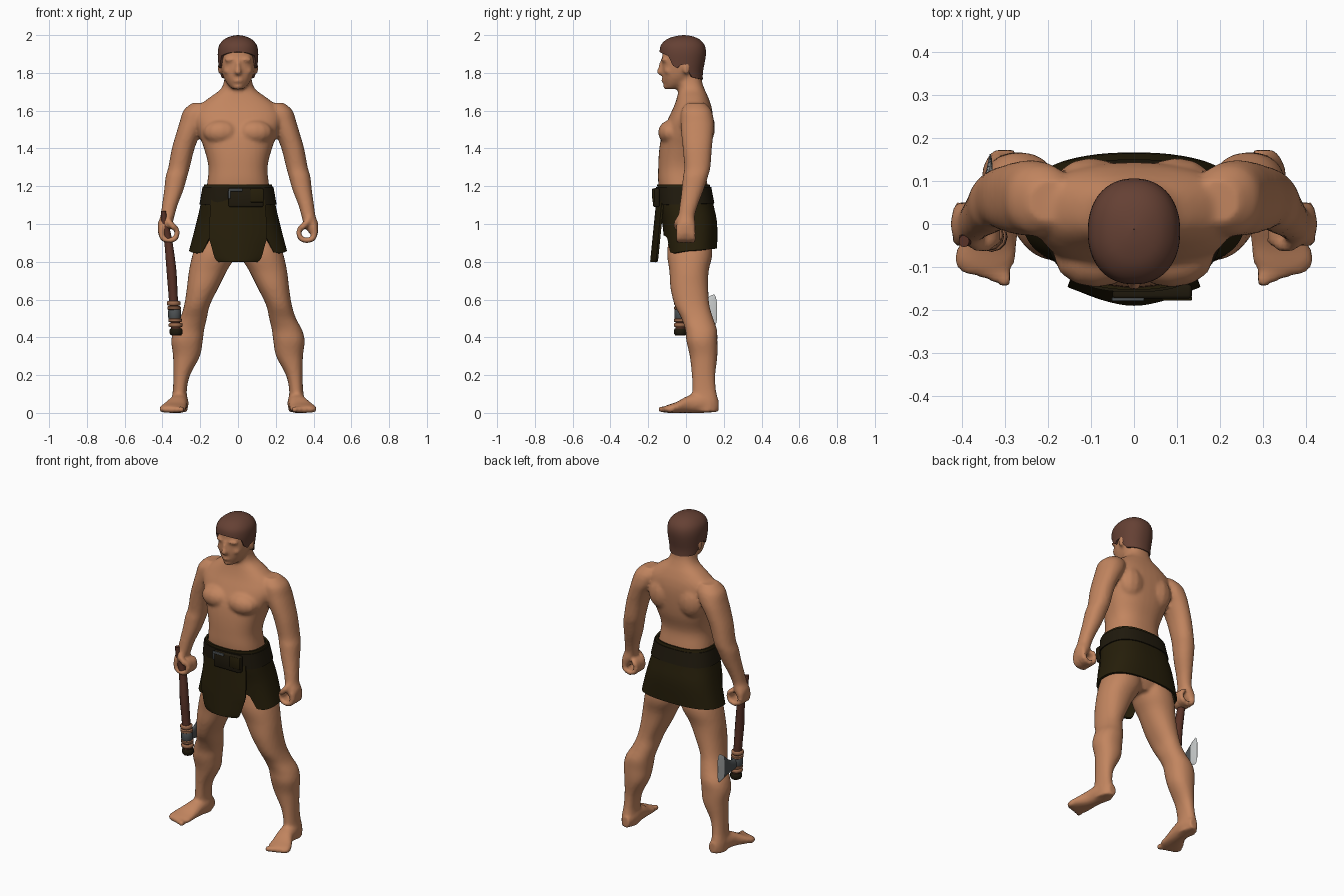
import bpy, bmesh, math
from mathutils import Matrix

if "Cube" in bpy.data.objects:
    bpy.data.objects.remove(bpy.data.objects["Cube"])


def material(name, *rgb):
    mat = bpy.data.materials.new(name)
    mat.use_nodes = True
    mat.diffuse_color = (*rgb, 1)
    mat.node_tree.nodes["Principled BSDF"].inputs["Base Color"].default_value = (*rgb, 1)
    return mat


SKIN = material("skin", .54, .235, .115)
HAIR = material("brown hair", .13, .052, .034)
HIDE = material("dark hide", .019, .013, .003)
LEATHER = material("dark leather", .014, .01, .004)
WOOD = material("red brown wood", .1, .032, .02)
CORD = material("tan cord", .32, .14, .07)
STEEL = material("dark steel", .075, .085, .09)
EDGE = material("bright steel edge", .6, .62, .62)


def refine(rows, steps=4):
    """Catmull-Rom resampling of rows of numbers."""
    out, last = [], len(rows) - 1
    for i in range(last):
        near = (rows[max(i - 1, 0)], rows[i], rows[i + 1], rows[min(i + 2, last)])
        for s in range(steps):
            t = s / steps
            out.append([b + t * (c - a + t * (2 * a - 5 * b + 4 * c - d + t * (3 * (b - c) + d - a))) / 2
                        for a, b, c, d in zip(*near)])
    return out + [list(rows[last])]


def lookup(table, key):
    """Linear reading of a table sorted by its first column."""
    for low, high in zip(table, table[1:]):
        if key <= high[0]:
            t = max(0, (key - low[0]) / (high[0] - low[0]))
            return [a + (b - a) * t for a, b in zip(low[1:], high[1:])]
    return table[-1][1:]


def oval(angle, a, b, power):
    c, s = math.cos(angle), math.sin(angle)
    return (math.copysign(abs(c) ** (2 / power), c) * a,
            math.copysign(abs(s) ** (2 / power), s) * b)


def bridge(bm, rows, closed=True):
    count = len(rows[0])
    for low, high in zip(rows, rows[1:]):
        for i in range(count if closed else count - 1):
            j = (i + 1) % count
            bm.faces.new((low[i], low[j], high[j], high[i]))


def loft(bm, rings, axis="Z", side=1, power=2.2, segs=28, steps=4):
    """Closed skin through oval rings (x, y, z, half width, half depth)."""
    rows = []
    for x, y, z, a, b in refine(rings, steps):
        row = []
        for k in range(segs):
            u, v = oval(math.tau * k / segs, a, b, power)
            p = (x + u, y + v, z) if axis == "Z" else (x + u, y, z + v)
            row.append(bm.verts.new((p[0] * side, p[1], p[2])))
        rows.append(row)
    bridge(bm, rows)
    bm.faces.new(rows[0])
    bm.faces.new(rows[-1])


def blob(bm, centre, radii, side=1, rows=7):
    """Ellipsoid made of stacked ovals."""
    x, y, z = centre
    a, b, c = radii
    turns = [math.pi * (k + .4) / (rows - .2) for k in range(rows)]
    loft(bm, [(x, y, z - c * math.cos(t), a * math.sin(t), b * math.sin(t)) for t in turns],
         side=side, power=2, segs=12, steps=1)


def sheet(bm, profile, hem, top, power=2.2, rows=18, segs=96):
    """Open shell whose lower edge follows a hem table, from back to front."""
    profile, grid = refine(profile), []
    for r in range(rows + 1):
        ring = []
        for k in range(segs):
            angle = math.tau * k / segs
            low = lookup(hem, -math.sin(angle))[0]
            z = low + (top - low) * math.sin(r / rows * math.pi / 2)
            y, a, b = lookup(profile, z)
            u, v = oval(angle, a, b, power)
            ring.append(bm.verts.new((u, y + v, z)))
        grid.append(ring)
    bridge(bm, grid)


def finish(name, bm, *mats, angle=50, **modifiers):
    """Turn a bmesh into an object and apply its modifiers."""
    bmesh.ops.recalc_face_normals(bm, faces=bm.faces)
    mesh = bpy.data.meshes.new(name)
    bm.to_mesh(mesh)
    bm.free()
    obj = bpy.data.objects.new(name, mesh)
    bpy.context.collection.objects.link(obj)
    for mat in mats:
        mesh.materials.append(mat)
    bpy.ops.object.select_all(action="DESELECT")
    obj.select_set(True)
    bpy.context.view_layer.objects.active = obj
    for kind, settings in modifiers.items():
        mod = obj.modifiers.new(kind, kind)
        for key, value in settings.items():
            setattr(mod, key, value)
        bpy.ops.object.modifier_apply(modifier=mod.name)
    bpy.ops.object.shade_smooth_by_angle(angle=math.radians(angle))


def box(name, centre, size, mat, bevel):
    bm = bmesh.new()
    bmesh.ops.create_cube(bm, size=1, matrix=Matrix.Translation(centre) @ Matrix.Diagonal((*size, 1)))
    finish(name, bm, mat, BEVEL=dict(width=bevel, segments=2))


# Body: trunk and head
body = bmesh.new()
loft(body, [(0, .02, .84, .1, .08), (0, .02, .92, .19, .115), (0, .01, 1.05, .18, .125),
            (0, -.015, 1.2, .165, .13), (0, -.022, 1.3, .156, .125), (0, -.006, 1.4, .18, .135),
            (0, .007, 1.48, .21, .133), (0, .025, 1.56, .235, .118), (0, .035, 1.62, .21, .1),
            (0, .035, 1.67, .15, .083), (0, .03, 1.71, .095, .07), (0, .02, 1.75, .075, .066),
            (0, .015, 1.8, .07, .065)], power=2.4, segs=40)
loft(body, [(0, -.075, 1.715, .03, .032), (0, -.055, 1.74, .055, .06), (0, -.035, 1.78, .078, .09),
            (0, -.022, 1.83, .091, .105), (0, -.018, 1.88, .095, .108), (0, -.015, 1.93, .092, .106),
            (0, -.013, 1.965, .066, .08), (0, -.012, 1.98, .03, .04)])
loft(body, [(0, -.121, 1.87, .009, .014), (0, -.13, 1.83, .011, .018),
            (0, -.134, 1.802, .019, .02), (0, -.128, 1.79, .014, .014)])
blob(body, (0, -.122, 1.757), (.027, .011, .009))
blob(body, (0, -.102, 1.728), (.026, .02, .018))

curl = refine([(.405, .985), (.406, .94), (.385, .917), (.35, .915), (.327, .932), (.324, .965), (.337, .985)], 3)
thumb = refine([(.385, -.025, 1.04), (.365, -.048, 1.01), (.342, -.05, .985)], 3)

for side in (1, -1):
    # Face and chest forms
    blob(body, (.038, -.112, 1.869), (.036, .02, .009), side)
    blob(body, (.045, -.09, 1.81), (.032, .026, .022), side)
    blob(body, (.096, .002, 1.825), (.012, .02, .034), side)
    blob(body, (.088, -.078, 1.485), (.098, .07, .066), side, rows=12)
    blob(body, (.1, .092, 1.51), (.085, .062, .1), side, rows=12)
    # Arm
    loft(body, [(.195, .052, 1.64, .05, .05), (.213, .055, 1.6, .076, .08), (.235, .06, 1.54, .074, .088),
                (.262, .06, 1.48, .065, .085), (.29, .06, 1.4, .06, .077), (.312, .06, 1.3, .057, .069),
                (.326, .05, 1.25, .057, .066), (.34, .035, 1.18, .051, .058), (.361, .015, 1.1, .041, .048),
                (.374, .002, 1.04, .037, .044), (.387, 0, 1, .038, .05), (.4, 0, .95, .024, .046)], side=side)
    # Curled fingers and thumb
    for finger in range(4):
        for x, z in curl:
            blob(body, (x, finger * .025 - .038, z), (.015, .015, .015), side)
    for p in thumb:
        blob(body, p, (.016, .016, .018), side)
    # Leg
    loft(body, [(.1, .02, .98, .09, .1), (.122, .02, .85, .115, .12), (.16, .016, .75, .1, .104),
                (.188, .018, .66, .083, .1), (.217, .032, .57, .068, .092), (.236, .06, .5, .071, .084),
                (.259, .08, .44, .08, .084), (.27, .084, .38, .083, .082), (.273, .093, .3, .071, .073),
                (.298, .093, .2, .044, .062), (.308, .096, .12, .037, .063), (.31, .1, .06, .043, .07),
                (.31, .105, .005, .042, .062)], side=side)
    # Foot and toes
    loft(body, [(.302, .172, .04, .025, .034), (.308, .1, .052, .046, .052), (.318, .02, .047, .051, .047),
                (.34, -.05, .029, .068, .029), (.347, -.09, .022, .07, .022),
                (.342, -.118, .018, .05, .016)], axis="Y", side=side)
    for toe in range(5):
        blob(body, (.3 + toe * .025, toe * .011 - .126, .018), (.015, .024, .018), side)

finish("body", body, SKIN, angle=180,
       REMESH=dict(mode="VOXEL", voxel_size=.01), SMOOTH=dict(factor=.5, iterations=3))

# Hair cap
hair = bmesh.new()
sheet(hair, [(1.74, .01, .085, .08), (1.8, -.018, .099, .107), (1.86, -.018, .105, .118),
             (1.91, -.017, .107, .123), (1.95, -.017, .098, .114), (1.98, -.015, .07, .083),
             (1.995, -.012, .034, .04), (2, -.012, .001, .001)],
      [(-1, 1.765), (-.4, 1.775), (-.12, 1.845), (.08, 1.84), (.2, 1.825), (.42, 1.84), (.6, 1.89), (1, 1.91)], 2)
finish("hair", hair, HAIR, SOLIDIFY=dict(thickness=.014, offset=-1))

# Hide skirt with an open front, covered by a hanging flap
waist = [(.84, .027, .264, .137), (1, .02, .222, .145), (1.1, 0, .199, .146), (1.22, -.015, .178, .138)]
skirt = bmesh.new()
sheet(skirt, waist, [(-1, .87), (0, .86), (.6, .845), (.76, .85), (.84, .93), (1, .94)], 1.21, power=2.6)
finish("skirt", skirt, HIDE, SOLIDIFY=dict(thickness=.012, offset=-1))

flap = bmesh.new()
grid = []
for z, width in refine([(.8, .1), (.82, .12), (.88, .138), (.95, .152), (1.13, .14)]):
    y = -.184 + (z - .8) * .1
    grid.append([flap.verts.new((u / 6 * width, y + .03 * (u / 6) ** 2, z)) for u in range(-6, 7)])
bridge(flap, grid, closed=False)
finish("front_flap", flap, HIDE, SOLIDIFY=dict(thickness=.012, offset=0))

# Belt with pouch and buckle plates
belt = bmesh.new()
sheet(belt, [(z, y, a + .006, b + .006) for z, y, a, b in waist], [(-1, 1.11), (1, 1.1)], 1.195, power=2.6, rows=4)
finish("belt", belt, LEATHER, SOLIDIFY=dict(thickness=.01, offset=-1))
box("belt_pouch", (.042, -.157, 1.14), (.185, .034, .1), LEATHER, .008)
box("pouch_lid", (.1, -.172, 1.15), (.07, .012, .07), HIDE, .004)
box("buckle_bar", (-.014, -.175, 1.18), (.075, .008, .014), STEEL, .002)
box("buckle_side", (-.046, -.175, 1.155), (.012, .008, .04), STEEL, .002)

# Axe: handle, bindings and blade
shaft = [(.395, -.04, 1.07, .012, .014), (.385, -.03, .99, .02, .02), (.368, -.022, .9, .022, .024),
         (.352, -.03, .75, .026, .027), (.342, -.026, .6, .024, .026), (.326, -.03, .41, .026, .028)]
handle = bmesh.new()
loft(handle, shaft, side=-1, power=2, segs=12)
finish("axe_handle", handle, WOOD)


def band(name, z, height, radius, mat):
    bm = bmesh.new()
    x, y = lookup([(s[2], s[0], s[1]) for s in reversed(shaft)], z)
    loft(bm, [(x, y, z + f * height, radius * g, radius * g)
              for f, g in ((-.5, .85), (-.3, 1), (.3, 1), (.5, .85))], side=-1, power=2, segs=12, steps=1)
    finish(name, bm, mat)


for number, (z, height) in enumerate([(.58, .024), (.555, .02), (.49, .02), (.465, .022)]):
    band(f"axe_binding_{number}", z, height, .036, CORD)
band("axe_socket", .523, .06, .034, STEEL)
band("axe_butt", .43, .035, .034, LEATHER)

blade = bmesh.new()
loft(blade, [(-.336, -.03, .515, .02, .035), (-.336, .04, .515, .014, .036), (-.336, .11, .535, .009, .072),
             (-.334, .15, .54, .004, .086), (-.334, .163, .54, .001, .05)], axis="Y", power=2, steps=3)
for face in blade.faces:
    face.material_index = int(face.calc_center_median().y > .115)
finish("axe_blade", blade, STEEL, EDGE, angle=30)
